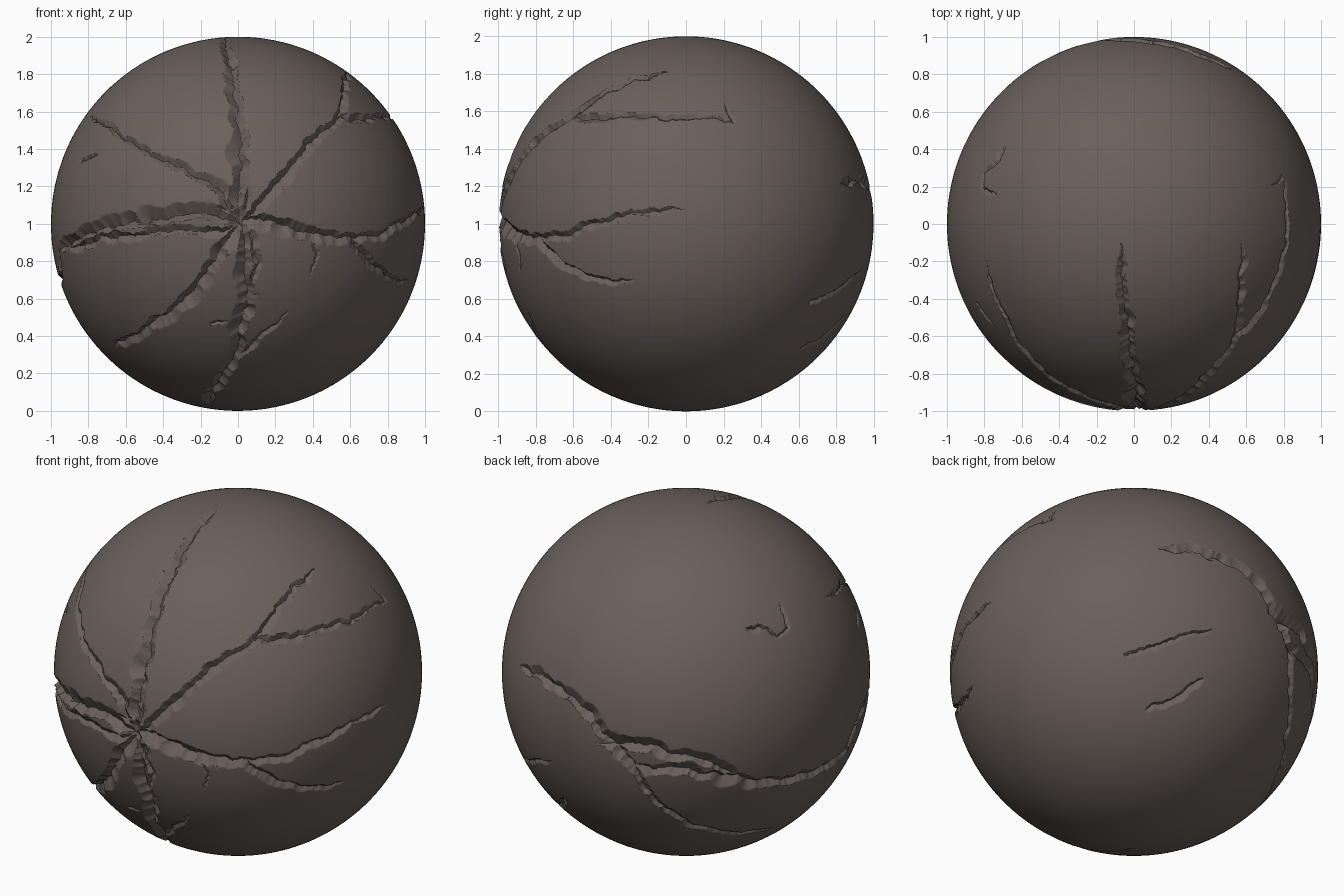
import bpy
import bmesh
from math import sin, cos, radians
from mathutils import Vector, kdtree, noise

cube = bpy.data.objects.get("Cube")
if cube:
    bpy.data.objects.remove(cube, do_unlink=True)

STEP = 0.006      # spacing of the samples along a crack
samples = []      # (position, side direction, half width left, half width right, depth)


def frame(azimuth, elevation):
    """Return a function that lifts flat (a, b) points onto the unit sphere."""
    az, el = radians(azimuth), radians(elevation)
    ahead = Vector((sin(az), -cos(az), 0))
    up = Vector((0, 0, 1))
    right = Vector((cos(az), sin(az), 0))
    out = ahead * cos(el) + up * sin(el)
    lift = up * cos(el) - ahead * sin(el)

    def place(*points):
        result = []
        for a, b in points:
            depth = max(0.0, 1 - a * a - b * b) ** 0.5
            result.append((right * a + lift * b + out * depth).normalized())
        return result
    return place


front = frame(0, 0)
right = frame(90, 0)
top = frame(0, 90)
back_left = frame(215, 25)
back_under = frame(145, -25)


def crack(points, start, end, lean=0.0):
    """Sample a jagged groove whose half width runs from start to end."""
    lengths = [(q - p).length for p, q in zip(points, points[1:])]
    total, done = sum(lengths), 0.0
    for p, q, length in zip(points, points[1:], lengths):
        count = max(1, int(length / STEP))
        for i in range(count):
            t = (done + length * i / count) / total
            pos = p.lerp(q, i / count).normalized()
            side = (q - p).cross(pos).normalized()
            wander = noise.noise(pos * 11) * 0.022 + noise.noise(pos * 34) * 0.010
            width = (start + (end - start) * t) * (1 + 0.5 * noise.noise(pos * 17))
            width *= min(1, 0.25 + 8 * (1 - t))
            tilt = max(-0.6, min(0.6, lean + 0.8 * noise.noise(pos * 7)))
            samples.append(((pos + side * wander).normalized(), side,
                            width * (1 - tilt), width * (1 + tilt), width * 0.95))
        done += length


# Main cracks radiating from the front
crack(front((0, 0), (0, .18), (.02, .4), (-.015, .66), (-.05, .9))
      + top((-.07, -.1)), .05, .022, -.2)
crack(front((.03, .02), (.1, .08), (.22, .24), (.38, .42), (.54, .58))
      + top((.57, -.35), (.575, -.1)), .04, .018, .3)
crack(front((.03, .02), (.12, .03), (.33, -.04), (.6, -.07), (.76, -.06), (.87, .01))
      + right((-.3, .05), (-.1, .08), (0, .07)), .045, .014, .2)
crack(front((.01, 0), (.03, -.1), (.03, -.25), (.06, -.36), (.01, -.57),
            (-.02, -.73), (-.12, -.86), (-.16, -.97)), .055, .026, .2)
crack(front((0, 0), (-.05, -.07), (-.18, -.25), (-.28, -.41), (-.47, -.54),
            (-.67, -.65)), .045, .024, -.3)
crack(front((0, 0), (-.08, .17), (-.28, .29), (-.47, .37), (-.63, .47), (-.79, .58))
      + top((-.8, -.2)), .035, .012, .2)

# Left crack, which carries on around to the back
crack(front((0, 0), (-.2, .07), (-.52, .01), (-.74, -.03), (-.96, -.14)), .045, .04, .3)
crack(front((0, 0), (-.07, -.04), (-.31, -.04), (-.74, -.08), (-.93, -.14)), .03, .025)
crack(back_left((.92, -.3), (.87, -.43), (.73, -.53), (.54, -.6), (.29, -.58),
                (.02, -.54), (-.28, -.52), (-.4, -.4)), .028, .04)
crack(back_left((-.36, -.44), (-.55, -.22), (-.71, -.07), (-.9, .03)), .045, .025, .3)
crack(back_left((-.4, -.4), (-.2, -.41), (.08, -.48), (.32, -.58)), .05, .03, -.4)
crack(back_left((-.29, -.52), (-.17, -.7), (.02, -.83), (.48, -.85)), .026, .014)

# Side branches
crack(front((.54, .57), (.68, .57)) + right((-.4, .58), (-.1, .56), (.25, .55)), .028, .012)
crack(right((.24, .55), (.21, .65)), .012, .007)
crack(front((.6, -.07), (.73, -.22), (.84, -.3)) + right((-.27, -.3)), .035, .01, .3)
crack(front((.38, -.06), (.41, -.17), (.38, -.27)), .014, .008)
crack(front((.02, -.7), (.13, -.61), (.28, -.46)), .024, .008)
crack(front((-.04, .1), (-.18, .06)), .03, .015)
crack(front((.02, .05), (.05, .2), (.03, .36)), .026, .01)
crack(front((.06, -.06), (.11, -.2), (.06, -.38)), .026, .012)

# Separate chips and gashes
crack(top((-.7, .38), (-.73, .33), (-.8, .27), (-.8, .2), (-.73, .16)), .018, .014, .5)
crack(front((-.84, .34), (-.75, .37)), .016, .01)
crack(front((-.14, -.53), (-.06, -.51)), .014, .008)
crack(back_under((-.12, 0), (.09, .09), (.36, .17)), .017, .01, .3)
crack(back_under((.02, -.29), (.17, -.2), (.31, -.11)), .017, .022, .4)

# Sunken centre where the cracks meet
centre = front((0, 0))[0]
samples.append((centre, Vector((1, 0, 0)), .085, .085, .05))

tree = kdtree.KDTree(len(samples))
for index, sample in enumerate(samples):
    tree.insert(sample[0], index)
tree.balance()

# Round body, refined only along the cracks
bm = bmesh.new()
bmesh.ops.create_icosphere(bm, subdivisions=6, radius=1)
for margin in (.035, .018, .008):
    near = []
    for edge in bm.edges:
        middle = (edge.verts[0].co + edge.verts[1].co).normalized()
        _, index, distance = tree.find(middle)
        if distance < max(samples[index][2:4]) + margin:
            near.append(edge)
    bmesh.ops.subdivide_edges(bm, edges=near, cuts=1, use_grid_fill=True)
    bmesh.ops.triangulate(bm, faces=[f for f in bm.faces if len(f.verts) > 3])
    for vert in bm.verts:
        vert.co.normalize()

# Press the grooves into the body
for vert in bm.verts:
    sunk = 0.0
    for pos, index, distance in tree.find_range(vert.co, .09):
        _, side, left, wide, depth = samples[index]
        reach = wide if (vert.co - pos).dot(side) > 0 else left
        sunk = max(sunk, depth * (1 - distance / reach))
    vert.co *= 1 - min(sunk, .055)
    vert.co.z += 1

mesh = bpy.data.meshes.new("cracked_ball")
bm.to_mesh(mesh)
bm.free()
ball = bpy.data.objects.new("cracked_ball", mesh)
bpy.context.collection.objects.link(ball)

stone = bpy.data.materials.new("dark_brown_stone")
stone.use_nodes = True
colour = (.145, .118, .105, 1)
stone.diffuse_color = colour
shader = next(n for n in stone.node_tree.nodes if n.type == 'BSDF_PRINCIPLED')
shader.inputs["Base Color"].default_value = colour
shader.inputs["Roughness"].default_value = .8
mesh.materials.append(stone)

bpy.ops.object.select_all(action='DESELECT')
ball.select_set(True)
bpy.context.view_layer.objects.active = ball
bpy.ops.object.shade_smooth_by_angle(angle=radians(30))
